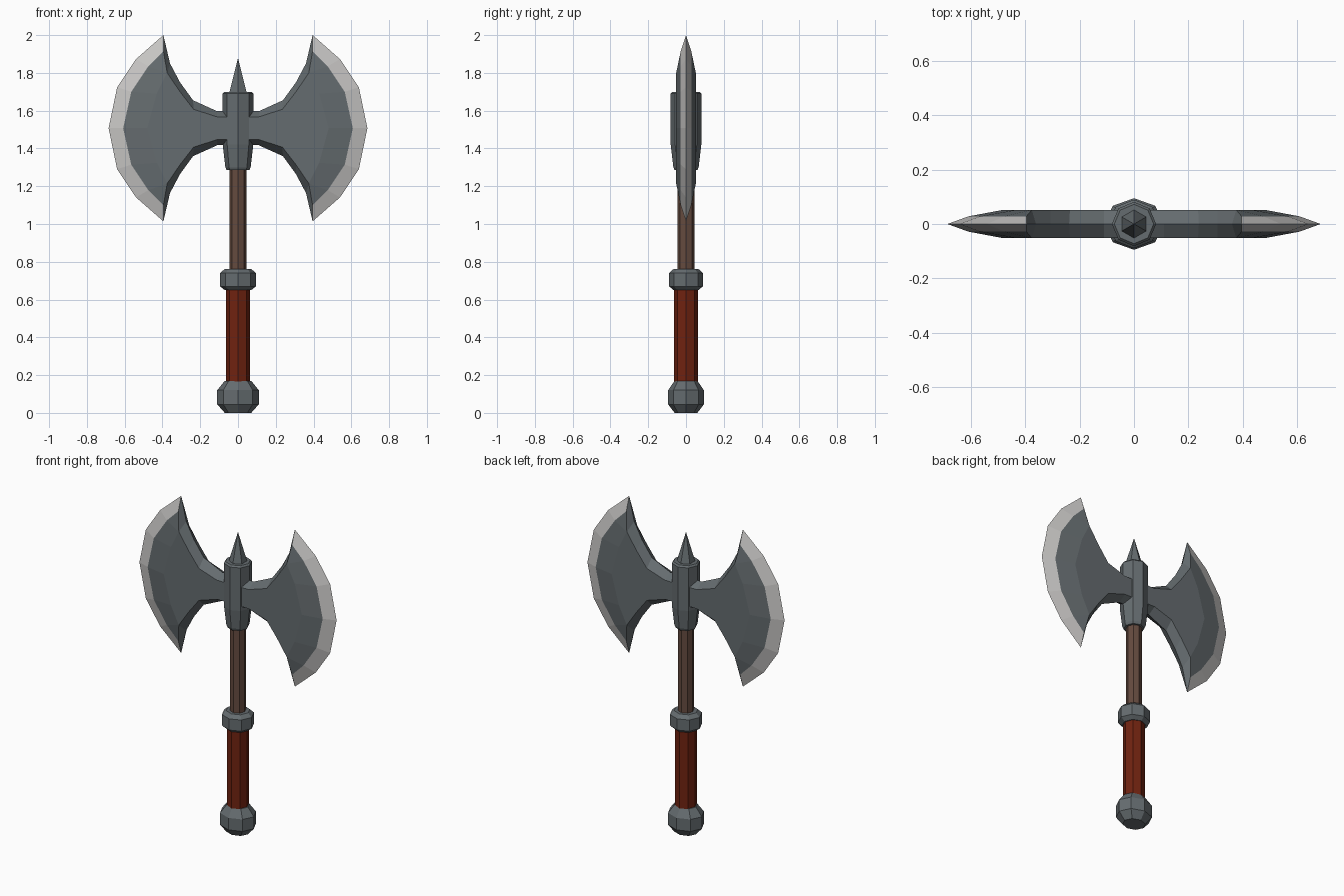
import bpy
import bmesh
import math

cube = bpy.data.objects.get("Cube")
if cube:
    bpy.data.objects.remove(cube, do_unlink=True)


def material(name, colour):
    mat = bpy.data.materials.new(name)
    mat.use_nodes = True
    mat.diffuse_color = (*colour, 1)
    shader = next(n for n in mat.node_tree.nodes if n.type == "BSDF_PRINCIPLED")
    shader.inputs["Base Color"].default_value = (*colour, 1)
    shader.inputs["Roughness"].default_value = 0.8
    return mat


steel = material("dark steel", (0.13, 0.15, 0.16))
edge_steel = material("sharpened steel", (0.58, 0.57, 0.56))
wood = material("brown wood", (0.13, 0.07, 0.05))
leather = material("red leather", (0.16, 0.016, 0.005))


def add_object(name, bm, mats):
    mesh = bpy.data.meshes.new(name)
    bm.to_mesh(mesh)
    bm.free()
    for mat in mats:
        mesh.materials.append(mat)
    obj = bpy.data.objects.new(name, mesh)
    bpy.context.collection.objects.link(obj)
    return obj


def lathe(name, profile, mat, sides=8, depth=1.0):
    """Faceted turned part from (radius, height) pairs; corners lie on the y axis."""
    bm = bmesh.new()
    rings = []
    for radius, z in profile:
        ring = []
        for i in range(sides):
            a = math.tau * i / sides + math.pi / 2
            ring.append(bm.verts.new((radius * math.cos(a), depth * radius * math.sin(a), z)))
        rings.append(ring)
    for low, high in zip(rings, rings[1:]):
        for i in range(sides):
            j = (i + 1) % sides
            bm.faces.new((low[i], low[j], high[j], high[i]))
    bm.faces.new(rings[0][::-1])
    bm.faces.new(rings[-1])
    bmesh.ops.remove_doubles(bm, verts=bm.verts, dist=0.0001)
    bmesh.ops.recalc_face_normals(bm, faces=bm.faces)
    return add_object(name, bm, [mat])


# Handle
lathe("pommel", [(0.07, 0), (0.11, 0.045), (0.11, 0.12), (0.07, 0.17)], steel, depth=0.86)
lathe("grip", [(0.063, 0.12), (0.063, 0.68)], leather)
lathe("collar", [(0.07, 0.65), (0.095, 0.67), (0.095, 0.74), (0.07, 0.762)], steel, depth=0.94)
lathe("shaft", [(0.046, 0.7), (0.046, 1.35)], wood)

# Head core
lathe("socket", [(0.06, 1.285), (0.067, 1.3), (0.081, 1.42), (0.081, 1.69), (0.072, 1.7)], steel)
lathe("top_spike", [(0.053, 1.68), (0.053, 1.695), (0.0, 1.88)], steel, sides=6)

# Double blade: one quadrant, mirrored on all three axes about its middle height
MIDDLE = 1.507
HALF = 0.052   # half thickness of the flat cheek
SLOPE = 0.028  # half thickness where the sharpened edge begins
bm = bmesh.new()


def points(pairs, y):
    return [bm.verts.new((x, -y, z - MIDDLE)) for x, z in pairs]


tip, *ridge = points([(0.395, 2.0), (0.36, 1.85), (0.307, 1.75), (0.238, 1.655),
                      (0.11, 1.597), (0, 1.597)], 0)
cutting = [tip] + points([(0.54, 1.873), (0.64, 1.724), (0.685, MIDDLE)], 0)
bevel = points([(0.395, 1.915), (0.475, 1.835), (0.565, 1.70), (0.608, MIDDLE)], SLOPE)
rim = points([(0.375, 1.80), (0.307, 1.70), (0.235, 1.607), (0.11, 1.567), (0, 1.567)], HALF)
cheek = [rim[0]] + points([(0.43, 1.69), (0.48, MIDDLE)], HALF)
centre = points([(0, MIDDLE)], HALF)

# Flat cheek and its slope towards the cutting edge
flat = bm.faces.new(rim + centre + cheek[:0:-1])
bm.faces.new((bevel[0], bevel[1], rim[0]))
for k in range(2):
    bm.faces.new((bevel[k + 1], bevel[k + 2], cheek[k + 1], cheek[k]))
# Sharpened edge
for k in range(3):
    face = bm.faces.new((cutting[k], cutting[k + 1], bevel[k + 1], bevel[k]))
    face.material_index = 1
# Chamfered concave side
ridge = [tip] + ridge
rim = [bevel[0]] + rim
for k in range(5):
    bm.faces.new((ridge[k], ridge[k + 1], rim[k + 1], rim[k]))

bmesh.ops.recalc_face_normals(bm, faces=bm.faces)
flat.normal_update()
if flat.normal.y > 0:
    bmesh.ops.reverse_faces(bm, faces=bm.faces)
blade = add_object("double_blade", bm, [steel, edge_steel])
blade.location.z = MIDDLE
mirror = blade.modifiers.new("mirror", "MIRROR")
mirror.use_axis = (True, True, True)
mirror.merge_threshold = 0.0005
